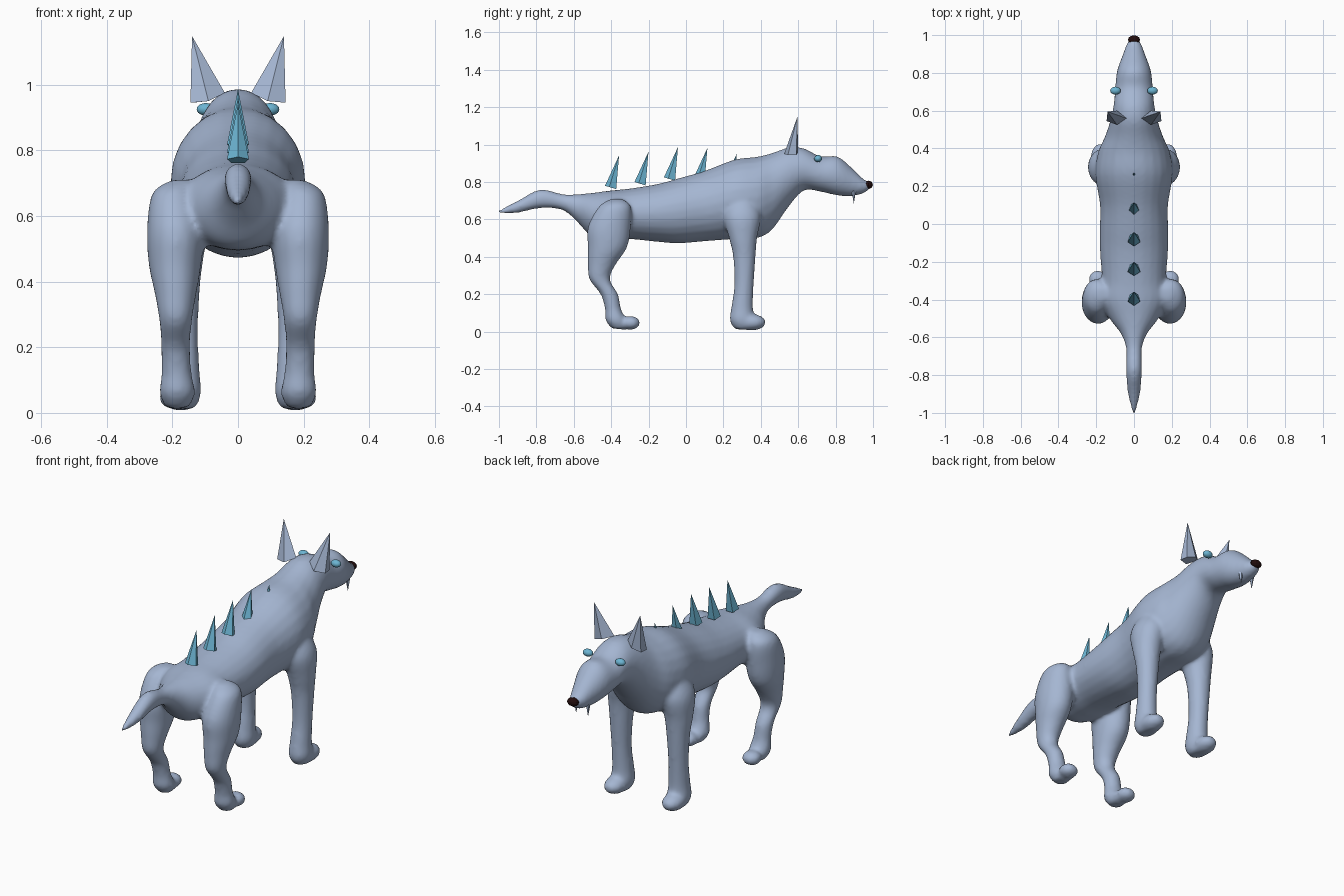
import bpy, bmesh, math
from mathutils import Vector

if "Cube" in bpy.data.objects:
    bpy.data.objects.remove(bpy.data.objects["Cube"])


def material(name, rgb):
    m = bpy.data.materials.new(name)
    m.diffuse_color = (*rgb, 1)
    m.use_nodes = True
    m.node_tree.nodes["Principled BSDF"].inputs["Base Color"].default_value = m.diffuse_color
    return m


FUR = material("blue_grey_fur", (0.376, 0.468, 0.645))
CYAN = material("cyan_blue", (0.15, 0.46, 0.65))
DARK = material("dark_nose", (0.016, 0.004, 0.004))


def finish(name, bm, mat):
    bmesh.ops.recalc_face_normals(bm, faces=bm.faces)
    me = bpy.data.meshes.new(name)
    bm.to_mesh(me)
    bm.free()
    me.materials.append(mat)
    ob = bpy.data.objects.new(name, me)
    bpy.context.collection.objects.link(ob)
    return ob


def curve_through(rows, steps=4):
    """Catmull-Rom interpolation of a list of number tuples."""
    out = []
    for i in range(len(rows) - 1):
        a, b = rows[max(i - 1, 0)], rows[i]
        c, d = rows[i + 1], rows[min(i + 2, len(rows) - 1)]
        for s in range(steps):
            t = s / steps
            out.append([0.5 * (2 * q + (r - p) * t + (2 * p - 5 * q + 4 * r - w) * t * t
                               + (3 * q - p - 3 * r + w) * t ** 3)
                        for p, q, r, w in zip(a, b, c, d)])
    out.append(list(rows[-1]))
    return out


def loft(bm, rows, upright, sides=24):
    """Rows are x, y, z, radius x, second radius (z if upright, else y)."""
    rings = []
    for x, y, z, ra, rb in curve_through(rows):
        ring = []
        for k in range(sides):
            a = 2 * math.pi * k / sides
            u, v = max(ra, 0.004) * math.cos(a), max(rb, 0.004) * math.sin(a)
            ring.append(bm.verts.new((x + u, y, z + v) if upright else (x + u, y + v, z)))
        rings.append(ring)
    for p, q in zip(rings, rings[1:]):
        for k in range(sides):
            n = (k + 1) % sides
            bm.faces.new((p[k], p[n], q[n], q[k]))
    bm.faces.new(rings[0])
    bm.faces.new(rings[-1])


def ball(bm, centre, radii, u=20, v=12):
    vs = bmesh.ops.create_uvsphere(bm, u_segments=u, v_segments=v, radius=1)["verts"]
    for w in vs:
        w.co = Vector(centre) + Vector(a * b for a, b in zip(w.co, radii))


def pyramid(name, base, apex, mat):
    bm = bmesh.new()
    ring = [bm.verts.new(p) for p in base]
    tip = bm.verts.new(apex)
    bm.faces.new(ring)
    for i in range(len(ring)):
        bm.faces.new((ring[i], ring[(i + 1) % len(ring)], tip))
    return finish(name, bm, mat)


# Tail, torso, neck and head: y, bottom, top, half width
spine = [(-1.01, .63, .645, .006), (-.9, .635, .70, .032), (-.78, .66, .76, .042),
         (-.66, .65, .735, .042), (-.58, .585, .735, .07), (-.5, .505, .742, .13),
         (-.4, .495, .755, .18), (-.3, .495, .765, .17), (-.15, .48, .79, .18),
         (-.04, .472, .82, .182), (.1, .483, .86, .18), (.26, .495, .92, .205),
         (.38, .50, .935, .19), (.46, .545, .955, .155), (.55, .67, .985, .125),
         (.63, .755, .98, .108), (.72, .748, .937, .1), (.81, .728, .937, .09),
         (.89, .725, .872, .062), (.95, .74, .815, .04), (.985, .765, .80, .02)]
# Legs: x, y, z, radius x, radius y
hind_leg = [(.17, -.37, .71, .03, .03), (.195, -.38, .67, .066, .085),
            (.19, -.41, .56, .087, .115), (.192, -.42, .45, .08, .105),
            (.19, -.45, .36, .063, .075), (.19, -.462, .28, .05, .055),
            (.19, -.41, .2, .045, .047), (.187, -.39, .12, .046, .043),
            (.185, -.375, .06, .055, .055), (.185, -.36, .015, .035, .035)]
front_leg = [(.14, .3, .72, .05, .06), (.16, .3, .62, .08, .1),
             (.17, .305, .5, .07, .075), (.172, .312, .4, .058, .06),
             (.172, .31, .25, .05, .052), (.17, .3, .13, .053, .058),
             (.17, .3, .06, .058, .066), (.17, .31, .012, .04, .05)]

bm = bmesh.new()
loft(bm, [(0, y, (b + t) / 2, w, (t - b) / 2) for y, b, t, w in spine], True)
for s in (-1, 1):
    for leg in (hind_leg, front_leg):
        loft(bm, [(s * r[0], *r[1:]) for r in leg], False)
    ball(bm, (s * .192, -.295, .047), (.05, .05, .037))   # hind toes
    ball(bm, (s * .185, -.335, .045), (.045, .05, .035))
    ball(bm, (s * .175, .35, .05), (.056, .078, .044))    # front paw
body = finish("body", bm, FUR)
remesh = body.modifiers.new("blend", 'REMESH')
remesh.mode = 'VOXEL'
remesh.voxel_size = 0.011
remesh.use_smooth_shade = True
soft = body.modifiers.new("soften", 'SMOOTH')
soft.factor = 0.5
soft.iterations = 8

# Row of five-sided back spikes, leaning forward
for i in range(5):
    y = -.4 + .1575 * i
    zb = (.77, .79, .815, .81, .78)[i]
    base = [(.035 * math.sin(a), y - .033 * math.cos(a), zb + .01 * math.cos(a))
            for a in (2 * math.pi * k / 5 for k in range(5))]
    pyramid(f"back_spike_{i + 1}", base, (0, y + .042, zb + .172), CYAN)

for s, side in ((-1, "left"), (1, "right")):
    # Ears
    pyramid(f"ear_{side}", [(s * .04, .56, .975), (s * .09, .525, .95),
                            (s * .145, .545, .945), (s * .14, .59, .945),
                            (s * .09, .60, .96)], (s * .14, .595, 1.148), FUR)
    # Fangs
    pyramid(f"fang_{side}", [(s * .036 + .013 * math.cos(a), .897 + .013 * math.sin(a), .755)
                             for a in (2 * math.pi * k / 5 for k in range(5))],
            (s * .036, .897, .685), FUR)
    # Eyes
    bm = bmesh.new()
    ball(bm, (s * .098, .706, .925), (.028, .021, .019), 16, 10)
    eye = finish(f"eye_{side}", bm, CYAN)
    for p in eye.data.polygons:
        p.use_smooth = True

# Nose
bm = bmesh.new()
ball(bm, (0, .975, .785), (.032, .024, .022), 12, 8)
finish("nose", bm, DARK)
